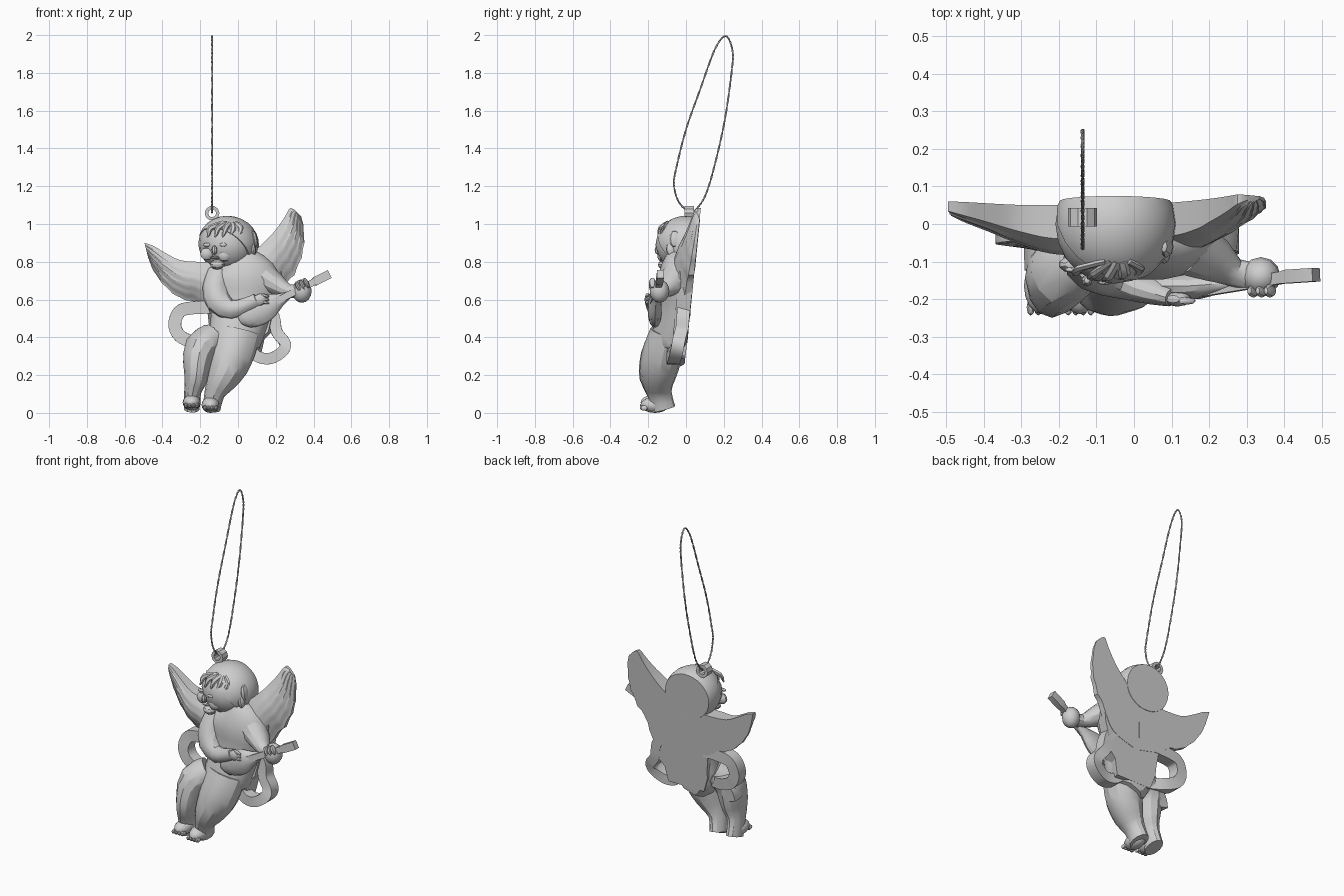
import bpy, bmesh, math
from mathutils import Vector, Matrix

if "Cube" in bpy.data.objects:
    bpy.data.objects.remove(bpy.data.objects["Cube"])

grey = bpy.data.materials.new("plain_grey")
grey.diffuse_color = (0.62, 0.62, 0.62, 1)
grey.use_nodes = True
grey.node_tree.nodes["Principled BSDF"].inputs["Base Color"].default_value = grey.diffuse_color
parts = []


def back(z):
    """y of the flat, slightly tilted back plane."""
    return -0.03 + 0.1 * z


def finish(name, bm):
    bmesh.ops.recalc_face_normals(bm, faces=bm.faces)
    me = bpy.data.meshes.new(name)
    bm.to_mesh(me)
    bm.free()
    ob = bpy.data.objects.new(name, me)
    bpy.context.collection.objects.link(ob)
    me.materials.append(grey)
    parts.append(ob)
    return ob


def smooth_path(pts, n=4, closed=False):
    """Catmull-Rom through tuples of any length."""
    m, out = len(pts), []
    for i in range(m if closed else m - 1):
        get = lambda k: pts[k % m] if closed else pts[max(0, min(m - 1, k))]
        a, b, c, d = (get(i + k) for k in (-1, 0, 1, 2))
        for s in range(n):
            t = s / n
            out.append(tuple(0.5 * (2 * q + (r - p) * t + (2 * p - 5 * q + 4 * r - w) * t * t
                             + (3 * q - p - 3 * r + w) * t ** 3) for p, q, r, w in zip(a, b, c, d)))
    if not closed:
        out.append(tuple(pts[-1]))
    return out


def loft(name, rings, closed=False):
    bm = bmesh.new()
    vs = [[bm.verts.new(p) for p in r] for r in rings]
    n, m = len(vs), len(vs[0])
    for i in range(n if closed else n - 1):
        r, s = vs[i], vs[(i + 1) % n]
        for j in range(m):
            k = (j + 1) % m
            bm.faces.new((r[j], r[k], s[k], s[j]))
    if not closed:
        bm.faces.new(vs[0])
        bm.faces.new(vs[-1])
    return finish(name, bm)


def sweep(name, path, sides=12, square=False, closed=False, ref=(0, 1, 0)):
    """Tube along points (x, y, z, half width, half depth)."""
    rings, m, ref = [], len(path), Vector(ref)
    grow, phase = (math.sqrt(2), math.pi / 4) if square else (1, 0)
    for i, p in enumerate(path):
        nxt = path[(i + 1) % m] if closed else path[min(m - 1, i + 1)]
        prv = path[i - 1] if closed else path[max(0, i - 1)]
        t = (Vector(nxt[:3]) - Vector(prv[:3])).normalized()
        side = t.cross(ref).normalized()
        deep = side.cross(t)
        rings.append([Vector(p[:3]) + grow * (side * p[3] * math.cos(a) + deep * p[4] * math.sin(a))
                      for a in (phase + math.tau * k / sides for k in range(sides))])
    return loft(name, rings, closed)


def limb(name, pts, sides=12):
    return sweep(name, smooth_path(pts, 2), sides)


def blob(name, loc, scale, rot=(0, 0, 0), seg=16):
    bm = bmesh.new()
    bmesh.ops.create_uvsphere(bm, u_segments=seg, v_segments=max(6, seg * 2 // 3), radius=1)
    mat = Matrix.Translation(loc)
    for ax, ang in zip("XYZ", rot):
        mat = mat @ Matrix.Rotation(math.radians(ang), 4, ax)
    bmesh.ops.transform(bm, matrix=mat @ Matrix.Diagonal((*scale, 1)), verts=bm.verts)
    return finish(name, bm)


def clip(ob, co=(0, -0.033, 0), no=(0, 1, -0.1)):
    """Cut away the side the normal points to and close the hole."""
    bm = bmesh.new()
    bm.from_mesh(ob.data)
    bmesh.ops.bisect_plane(bm, geom=bm.verts[:] + bm.edges[:] + bm.faces[:],
                           plane_co=co, plane_no=no, clear_outer=True)
    bmesh.ops.holes_fill(bm, edges=[e for e in bm.edges if e.is_boundary], sides=0)
    bmesh.ops.recalc_face_normals(bm, faces=bm.faces)
    bm.to_mesh(ob.data)
    bm.free()


# torso with flat back, and the plate that joins it to wings and ribbons
clip(limb("torso", [(.03, -.03, .83, .08, .07), (.04, -.04, .775, .15, .09), (.04, -.045, .70, .19, .105),
                    (.03, -.045, .60, .165, .10), (.01, -.05, .50, .155, .11), (-.01, -.065, .42, .145, .115),
                    (-.03, -.08, .34, .135, .105), (-.01, -.08, .27, .09, .08)], 18))
loft("back_plate", [[(x, y, z) for x, y in ((a, back(z) - .002), (b, back(z) - .002),
                                            (b - .02, back(z) - .08), (a + .02, back(z) - .08))]
                    for z, a, b in ((.75, -.2, .25), (.60, -.2, .23), (.52, -.16, .20),
                                    (.43, -.15, .18), (.39, -.15, .14), (.30, -.12, .12))])

# legs and feet
limb("right_leg", [(-.13, -.09, .40, .08, .08), (-.195, -.13, .345, .09, .095), (-.215, -.15, .25, .074, .098),
                   (-.222, -.155, .18, .062, .09), (-.24, -.145, .11, .045, .065), (-.245, -.12, .02, .042, .065)])
limb("left_leg", [(0, -.10, .43, .12, .09), (-.02, -.12, .34, .115, .105), (-.05, -.14, .25, .105, .105),
                  (-.09, -.15, .17, .08, .09), (-.125, -.14, .10, .054, .065), (-.14, -.12, .02, .047, .065)])
for name, x, z in (("right_foot", -.245, .055), ("left_foot", -.145, .042)):
    blob(name, (x, -.165, z), (.048, .075, .042))
    for k in range(4):
        blob(name + "_toe", (x - .03 + .02 * k, -.222, z - .016), (.011, .022, .014), seg=8)

# arms and hands
limb("right_arm", [(-.10, -.05, .74, .065, .06), (-.12, -.09, .66, .068, .065), (-.10, -.125, .585, .068, .06),
                   (-.03, -.155, .548, .05, .045), (.05, -.18, .575, .038, .035), (.10, -.195, .60, .034, .025)])
limb("left_arm", [(.15, -.06, .71, .075, .08), (.215, -.095, .67, .055, .062), (.27, -.13, .645, .036, .038),
                  (.33, -.14, .645, .036, .04)])
blob("right_hand", (.115, -.2, .60), (.04, .02, .032), (0, -25, 0), 10)
blob("left_hand", (.338, -.14, .645), (.052, .052, .062), seg=12)
for k in range(3):
    blob("right_finger", (.14, -.205, .622 - .018 * k), (.026, .01, .009), (0, 15, 0), 8)
    blob("left_finger", (.318 + .022 * k, -.178, .668 + .01 * k), (.012, .018, .03), (0, -25, 0), 8)

# lute, resting in front of the belly
limb("lute_body", [(.012, -.16, .487, .022, .02), (.04, -.163, .503, .058, .034), (.11, -.165, .54, .078, .037),
                   (.17, -.165, .572, .064, .035), (.225, -.16, .60, .034, .025), (.27, -.155, .625, .02, .018)], 14)
sweep("lute_neck", [(.15, -.185, .565, .018, .014), (.40, -.142, .692, .018, .016),
                    (.41, -.14, .697, .023, .018), (.485, -.135, .735, .023, .018)], 4, True)

# head, deep and cut flat at the back, turned a little to its right
clip(blob("head", (-.055, 0, .892), (.155, .16, .145), (0, 12, 0), 20), (0, -.028, 0))
hair = blob("hair", (-.05, 0, .895), (.162, .163, .148), (0, 12, 0), 20)
clip(hair, (0, -.028, 0))
clip(hair, (-.09, -.12, .965), (-.45, -.55, -.6))
for k in range(5):
    x = -.155 + .04 * k
    lift = .02 * math.sin(math.pi * k / 4)
    limb("fringe_lock", [(-.075 + .015 * k, -.10, 1.005, .014, .008),
                         (x + .01, -.118 - lift, .98, .016, .009),
                         (x, -.132 - lift * .7, .948, .010, .007), (x - .008, -.134 - lift * .7, .93, .003, .003)], 6)
blob("side_curl", (.086, -.06, .92), (.018, .03, .045), (0, -10, 0), 8)
blob("ear", (.08, -.08, .868), (.016, .026, .036), (0, -10, 0), 10)
blob("nose", (-.125, -.15, .862), (.015, .016, .024), seg=8)
blob("chin", (-.11, -.118, .785), (.04, .03, .026), seg=10)
blob("lips", (-.122, -.137, .822), (.024, .012, .008), seg=8)
for x, y, z in ((-.165, -.108, .842), (-.07, -.13, .835)):
    blob("cheek", (x, y, z), (.036, .022, .034), seg=10)
for x, y in ((-.165, -.122), (-.078, -.155)):
    blob("eyelid", (x, y, .89), (.021, .007, .01), seg=8)


# wings: stations of (top x, top z, bottom x, bottom z, thickness) from root to tip
def wing(name, stations, n=20):
    rings = []
    rows = smooth_path(stations, 4)
    for i, (tx, tz, bx, bz, th) in enumerate(rows):
        u = i / (len(rows) - 1)
        notch = 0.04 * abs(math.sin(u * 7 * math.pi)) if 0.3 < u < 0.97 else 0
        ring = []
        for j in range(n + 1):
            v = j / n
            w = v * (1 - notch)
            x, z = tx + (bx - tx) * w, tz + (bz - tz) * w
            t = th * (.35 + .65 * math.sin(math.pi * (.2 + .8 * v)))
            t -= .005 * ((v * 5) % 1) * min(1, u * 2)
            ring.append((x, back(z) - max(t, .008), z))
        for w in (1 - notch, 0):
            x, z = tx + (bx - tx) * w, tz + (bz - tz) * w
            ring.append((x, back(z), z))
        rings.append(ring)
    return loft(name, rings)


wing("right_wing", [(0, .80, -.02, .50, .10), (-.12, .80, -.14, .53, .12), (-.22, .80, -.23, .58, .12),
                    (-.31, .81, -.31, .605, .095), (-.39, .85, -.385, .665, .068),
                    (-.45, .885, -.445, .745, .05), (-.495, .90, -.475, .82, .035)])
wing("left_wing", [(0, .80, .02, .50, .10), (.10, .87, .17, .55, .12), (.165, .93, .245, .66, .105),
                   (.20, .97, .30, .73, .085), (.233, 1.015, .338, .82, .065), (.255, 1.05, .352, .90, .05),
                   (.275, 1.083, .348, .99, .035), (.30, 1.075, .335, 1.04, .02)])


# ribbons lying on the back plane
def ribbon(name, pts, half):
    sweep(name, smooth_path([(x, back(z) - .036 - f, z, half, .034) for x, z, f in pts], 4), 4, True)


ribbon("right_ribbon", [(-.13, .56, 0), (-.25, .555, 0), (-.31, .535, 0), (-.335, .47, 0), (-.31, .41, 0),
                        (-.24, .375, .01), (-.15, .36, .04), (-.06, .36, .05)], .034)
ribbon("left_ribbon", [(.14, .59, 0), (.19, .51, 0), (.205, .43, 0), (.248, .37, .01), (.235, .325, .02),
                       (.17, .288, .03), (.10, .30, .03), (.04, .36, .02)], .03)
ribbon("ribbon_tail", [(-.18, .36, .04), (-.245, .32, .05), (-.265, .26, .05)], .028)

# hanging ring
rows = [(-.137 + .03 * math.cos(a), .018, 1.057 + .03 * math.sin(a), .009, .025)
        for a in (math.tau * k / 10 for k in range(10))]
sweep("hanging_ring", rows, 4, square=True, closed=True)

# twisted cord loop
loop = smooth_path([(.02, 1.062), (-.04, 1.12), (-.064, 1.21), (-.053, 1.29), (0, 1.5), (.074, 1.71), (.153, 1.925),
                    (.21, 1.995), (.245, 1.925), (.243, 1.82), (.206, 1.555), (.153, 1.317), (.106, 1.16),
                    (.06, 1.085)], 14, True)
for s in range(2):
    strand = []
    for i, (y, z) in enumerate(loop):
        y0, z0 = loop[i - 1]
        y1, z1 = loop[(i + 1) % len(loop)]
        t = Vector((0, y1 - y0, z1 - z0)).normalized()
        a = math.tau * 28 * i / len(loop) + math.pi * s
        p = Vector((-.137, y, z)) + .0022 * (Vector((1, 0, 0)) * math.cos(a) + t.cross((1, 0, 0)) * math.sin(a))
        strand.append((*p, .0032, .0032))
    sweep("cord_strand", strand, 6, closed=True, ref=(1, 0, 0))

# stand on the ground, smooth shading with sharp edges kept
for ob in parts:
    for v in ob.data.vertices:
        v.co.z = max(v.co.z, 0)
    ob.select_set(True)
bpy.context.view_layer.objects.active = parts[0]
bpy.ops.object.shade_smooth_by_angle(angle=math.radians(30))
